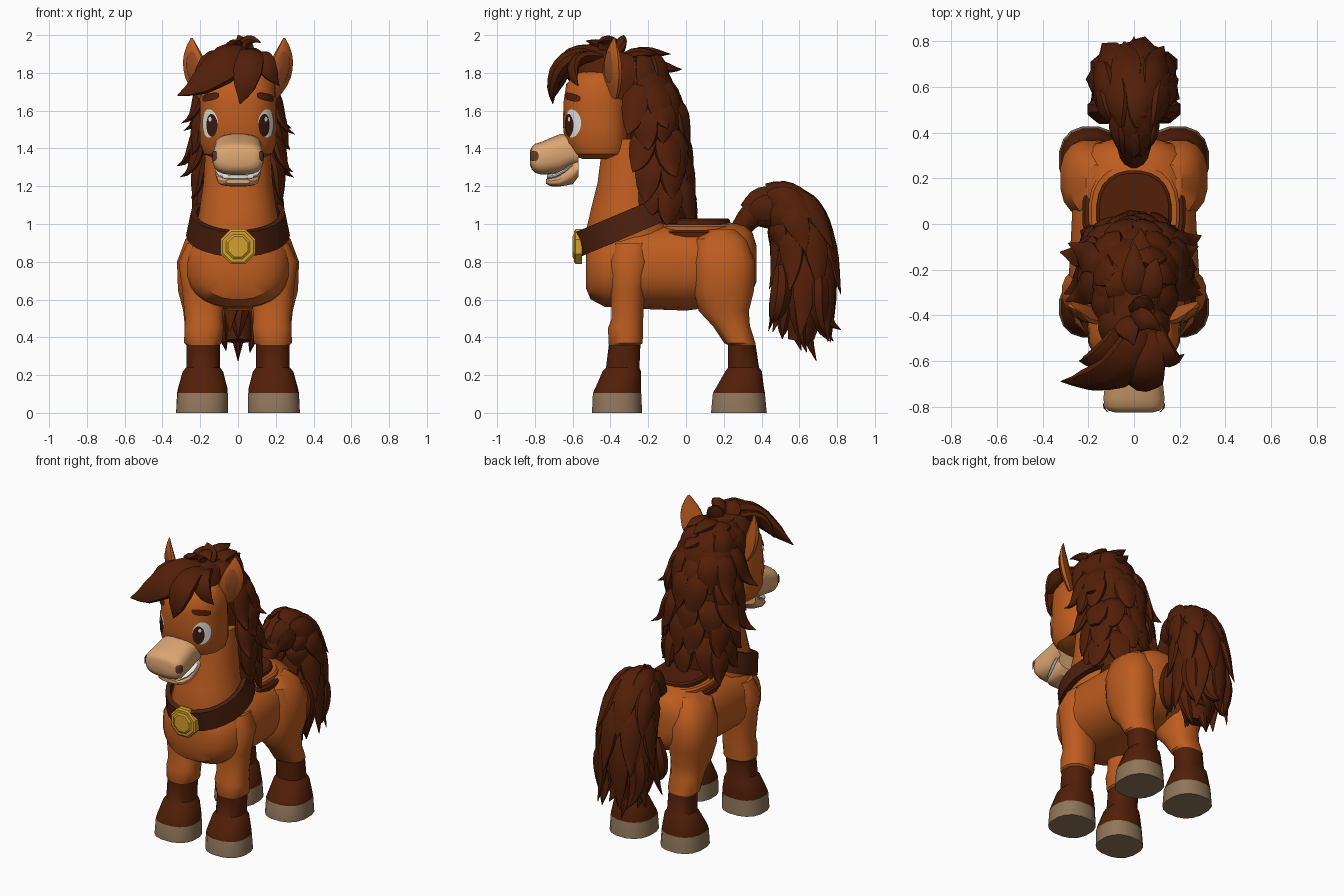
import bpy, bmesh, math, random
from mathutils import Vector as V
from mathutils.bvhtree import BVHTree

if "Cube" in bpy.data.objects:
    bpy.data.objects.remove(bpy.data.objects["Cube"])

random.seed(4)
MATS = {}
for mname, col in {
    "orange_coat": (0.51, 0.108, 0.014), "dark_brown_hair": (0.085, 0.0135, 0.0025),
    "collar_brown": (0.070, 0.0135, 0.004), "tan_muzzle": (0.72, 0.38, 0.17),
    "hoof_taupe": (0.28, 0.18, 0.105), "gold": (0.65, 0.35, 0.025),
    "white": (0.78, 0.78, 0.75), "eye_brown": (0.04, 0.010, 0.006),
    "inner_ear": (0.32, 0.075, 0.020), "nostril_brown": (0.10, 0.045, 0.025)}.items():
    m = bpy.data.materials.new(mname)
    m.diffuse_color = (*col, 1)
    m.use_nodes = True
    m.node_tree.nodes["Principled BSDF"].inputs["Base Color"].default_value = m.diffuse_color
    MATS[mname] = m


def finish(bm, name, mats, rule=None, mirror=False, angle=35):
    """Turn a bmesh into an object, smooth by angle, coloured by a face rule."""
    bmesh.ops.recalc_face_normals(bm, faces=bm.faces)
    for f in bm.faces:
        f.smooth = True
        if rule:
            f.material_index = rule(f.calc_center_median())
    for e in bm.edges:
        e.smooth = e.calc_face_angle(0) < math.radians(angle)
    me = bpy.data.meshes.new(name)
    bm.to_mesh(me)
    bm.free()
    for k in mats:
        me.materials.append(MATS[k])
    ob = bpy.data.objects.new(name, me)
    bpy.context.collection.objects.link(ob)
    if mirror:
        ob.modifiers.new("mirror", 'MIRROR').use_mirror_merge = False
    return ob


def skin(bm, rings):
    """Bridge rings of points and cap both ends."""
    vs = [[bm.verts.new(p) for p in r] for r in rings]
    n = len(vs[0])
    for a, b in zip(vs, vs[1:]):
        for i in range(n):
            bm.faces.new((a[i], a[(i + 1) % n], b[(i + 1) % n], b[i]))
    bm.faces.new(vs[0])
    bm.faces.new(vs[-1])


def oval(n, p=2.0):
    out = []
    for i in range(n):
        a = 2 * math.pi * (i + 0.5) / n
        c, s = math.cos(a), math.sin(a)
        out.append((math.copysign(abs(c) ** (2 / p), c), math.copysign(abs(s) ** (2 / p), s)))
    return out


def loft(name, rings, mats, axis='z', n=16, p=2.4, taper=None, **kw):
    """Rings are (position on axis, centre x, other centre, radius x, other radius)."""
    bm = bmesh.new()
    pts = []
    for h, cx, c, rx, r in rings:
        if axis == 'z':
            pts.append([V((cx + rx * a, c + r * b, h)) for a, b in oval(n, p)])
        else:
            pts.append([V((cx + rx * a, h, c + r * b)) for a, b in oval(n, p)])
    if taper:
        for ring in pts:
            for q in ring:
                q.x *= taper(q)
    skin(bm, pts)
    return finish(bm, name, mats, **kw)


def bez(P, t):
    u = 1 - t
    return P[0] * u**3 + P[1] * 3 * u * u * t + P[2] * 3 * u * t * t + P[3] * t**3


def lock(bm, pts, w, t, normal, prof=(.5, .9, 1, .85, .5, .03), steps=8, n=8):
    """Tapered hair lock along a cubic curve; w across, t along the normal."""
    P = [V(p) for p in pts]
    rings = []
    for i in range(steps + 1):
        u = i / steps
        T = (bez(P, min(u + .02, 1)) - bez(P, max(u - .02, 0))).normalized()
        N = V(normal)
        N = (N - T * N.dot(T)).normalized()
        S = T.cross(N)
        k = u * (len(prof) - 1)
        j = min(int(k), len(prof) - 2)
        f = prof[j] + (prof[j + 1] - prof[j]) * (k - j)
        rings.append([bez(P, u) + S * (w * f * a) + N * (t * f * b) for a, b in oval(n, 1.8)])
    skin(bm, rings)


def decal(name, target, mat, centre, normal, w, h, off, p=2, tilt=0):
    """Thin plate pressed onto a target surface, mirrored across x."""
    me = target.data
    tree = BVHTree.FromPolygons([v.co for v in me.vertices], [q.vertices[:] for q in me.polygons])
    N = V(normal).normalized()
    H = V((0, 0, 1)).cross(N).normalized()
    U = N.cross(H)
    bm = bmesh.new()
    prev = None
    for k in (1, .7, .4, .1):
        ring = []
        for a, b in oval(20, p):
            x, y = a * w * k, b * h * k + tilt * a * w * k
            o = V(centre) + H * x + U * y
            hit = tree.ray_cast(o + N * .3, -N)[0] or o
            ring.append(bm.verts.new(hit + N * off))
        if prev:
            for i in range(20):
                j = (i + 1) % 20
                bm.faces.new((prev[i], prev[j], ring[j], ring[i]))
        prev = ring
    bm.faces.new(prev)
    return finish(bm, name, [mat], mirror=True)


# Body and neck
loft("body", [(-.53, 0, .76, .10, .10), (-.505, 0, .755, .19, .155), (-.43, 0, .76, .262, .20),
              (-.27, 0, .775, .29, .225), (0, 0, .775, .275, .235), (.2, 0, .79, .27, .225),
              (.31, 0, .80, .225, .195), (.352, 0, .80, .17, .155), (.372, 0, .79, .10, .10)],
     ["orange_coat"], axis='y', n=24)
loft("neck", [(.8, 0, -.29, .24, .23), (.95, 0, -.30, .23, .235), (1.08, 0, -.30, .205, .205),
              (1.22, 0, -.29, .185, .18), (1.45, 0, -.28, .17, .16)], ["orange_coat"], n=20, p=2.2)

# Saddle patch in three steps
for nm, mt, top, r in (("saddle_border", "dark_brown_hair", .966, .228),
                       ("saddle_rim", "orange_coat", .998, .20),
                       ("saddle_patch", "dark_brown_hair", 1.03, .165)):
    loft(nm, [(.85, 0, .05, r, r + .02), (top - .01, 0, .05, r, r + .02), (top, 0, .05, r - .012, r + .008)],
         [mt], n=24)

# Legs with socks and hooves coloured by height
leg_rule = lambda c: 2 if c.z < .1 else 1 if c.z < .365 else 0
leg_mats = ["orange_coat", "dark_brown_hair", "hoof_taupe"]
loft("front_legs", [(0, .19, -.365, .14, .135), (.105, .187, -.365, .135, .13), (.13, .186, -.36, .132, .123),
                    (.22, .185, -.34, .108, .103), (.24, .185, -.335, .09, .09), (.36, .185, -.325, .09, .085),
                    (.37, .185, -.32, .102, .092), (.45, .18, -.32, .105, .094), (.50, .18, -.31, .102, .085),
                    (.65, .185, -.31, .112, .09), (.8, .2, -.30, .117, .11), (.9, .19, -.29, .08, .09)],
     leg_mats, rule=leg_rule, mirror=True)
loft("back_legs", [(0, .19, .28, .14, .15), (.105, .19, .28, .135, .14), (.13, .19, .285, .13, .13),
                   (.22, .187, .305, .107, .098), (.24, .185, .305, .09, .083), (.36, .185, .295, .09, .075),
                   (.37, .185, .285, .10, .084), (.46, .18, .24, .103, .10), (.54, .18, .20, .112, .135),
                   (.65, .19, .20, .13, .163), (.8, .2, .2, .125, .168), (.92, .18, .18, .10, .14),
                   (.97, .16, .18, .05, .08)], leg_mats, rule=leg_rule, mirror=True)

# Head, narrower towards the face
head = loft("head", [(1.345, 0, -.45, .12, .10), (1.37, 0, -.46, .18, .15), (1.43, 0, -.475, .207, .168),
                     (1.52, 0, -.48, .207, .172), (1.64, 0, -.48, .205, .17), (1.74, 0, -.475, .20, .16),
                     (1.80, 0, -.45, .16, .13), (1.83, 0, -.44, .08, .07)], ["orange_coat"], n=24, p=3,
            taper=lambda q: 1 - 1.3 * max(0, -.50 - q.y))
muzzle = loft("muzzle", [(-.57, 0, 1.39, .128, .08), (-.61, 0, 1.39, .128, .088), (-.67, 0, 1.372, .125, .104),
                         (-.765, 0, 1.348, .135, .088), (-.80, 0, 1.348, .130, .077), (-.817, 0, 1.349, .115, .06),
                         (-.825, 0, 1.35, .085, .04)], ["tan_muzzle"], axis='y', n=20, p=3)
loft("lower_jaw", [(-.57, 0, 1.30, .12, .05), (-.60, 0, 1.275, .12, .065), (-.67, 0, 1.228, .108, .03),
                   (-.72, 0, 1.222, .09, .022), (-.74, 0, 1.225, .065, .012)], ["tan_muzzle"], axis='y', n=20, p=2.6)
loft("teeth", [(-.60, 0, 1.315, .125, .01), (-.64, 0, 1.283, .122, .012), (-.69, 0, 1.256, .104, .014),
               (-.73, 0, 1.25, .083, .014), (-.737, 0, 1.25, .06, .01)], ["white"], axis='y', n=20, p=2.6)

# Eyes, brows and nostrils
en = (.6, -.8, 0)
decal("eye_whites", head, "white", (.150, -.6, 1.533), en, .058, .075, .004)
decal("irises", head, "eye_brown", (.134, -.613, 1.523), en, .037, .060, .007)
decal("eye_glints", head, "white", (.141, -.61, 1.555), en, .010, .013, .0095)
decal("eyebrows", head, "dark_brown_hair", (.145, -.6, 1.672), en, .06, .02, .009, p=3, tilt=-.15)
decal("nostrils", muzzle, "nostril_brown", (.114, -.79, 1.358), (.6, -.8, .1), .024, .027, .008, p=3)

# Ears
bm = bmesh.new()
lock(bm, [(.17, -.39, 1.68), (.22, -.39, 1.78), (.25, -.39, 1.88), (.245, -.38, 1.985)], .08, .03, (.6, -.8, 0),
     prof=(.6, .9, 1, .9, .6, .08))
ear = finish(bm, "ears", ["orange_coat"], mirror=True)
decal("inner_ears", ear, "inner_ear", (.224, -.39, 1.83), (.6, -.8, 0), .04, .085, .005, tilt=.2)

# Collar: tilted band around the neck
bm = bmesh.new()
ca, sa = math.cos(.40), math.sin(.40)
secs = []
for i in range(28):
    a = 2 * math.pi * i / 28
    sec = []
    for off, h in ((.025, -.065), (.0, .065), (-.03, .065), (-.01, -.065)):
        x, d = (.25 + off) * math.cos(a), (.268 + off) * math.sin(a)
        sec.append(bm.verts.new((x, -.315 + d * ca - h * sa, 1.0 + d * sa + h * ca)))
    secs.append(sec)
for i in range(28):
    s, q = secs[i], secs[(i + 1) % 28]
    for j in range(4):
        bm.faces.new((s[j], s[(j + 1) % 4], q[(j + 1) % 4], q[j]))
finish(bm, "collar", ["collar_brown"])

# Buckle: bevelled octagon with a raised centre
for nm, r, y0, y1 in (("buckle", .1, -.55, -.592), ("buckle_centre", .07, -.58, -.602)):
    loft(nm, [(y0, 0, .88, r, r), (y1 + .008, 0, .88, r, r), (y1, 0, .88, r - .012, r - .012)],
         ["gold"], axis='y', n=8, p=2, angle=20)

# Mane: solid core, hair cap and rows of flicking locks
loft("mane_core", [(1.0, 0, -.09, .17, .09), (1.2, 0, -.12, .195, .12), (1.4, 0, -.155, .205, .135),
                   (1.6, 0, -.175, .21, .14), (1.75, 0, -.22, .195, .155), (1.85, 0, -.30, .16, .19),
                   (1.91, 0, -.35, .09, .14)], ["dark_brown_hair"], n=16, p=2)
loft("hair_cap", [(1.77, 0, -.43, .165, .16), (1.84, 0, -.44, .15, .17), (1.90, 0, -.44, .11, .14),
                  (1.92, 0, -.43, .06, .08)], ["dark_brown_hair"], n=16, p=2)
bm = bmesh.new()
for row, (z, cy, rx, ry) in enumerate([(1.88, -.30, .13, .16), (1.76, -.225, .175, .15), (1.64, -.19, .195, .145),
                                       (1.51, -.17, .195, .14), (1.38, -.155, .19, .135), (1.25, -.13, .18, .12)]):
    count = 6 + row % 2
    for i in range(count):
        a = math.radians(-103 + 206 * i / (count - 1) + random.uniform(-5, 5))
        o = V((math.sin(a), math.cos(a), 0))
        s = V((math.cos(a), -math.sin(a), 0)) * random.uniform(-.04, .04)
        root = V((rx * o.x, cy + ry * o.y, z + random.uniform(-.03, .03))) - o * .025
        out = random.uniform(.075, .105) + (.07 if abs(o.x) > .8 and row in (1, 3) else 0)
        d = V((0, 0, -random.uniform(.22, .28)))
        lock(bm, [root, root + o * .085 + d * .25, root + o * .045 + s + d * .85, root + o * out + s * 1.4 + d],
             .078, .035, o)
# Crown locks
for p in ([(0, -.4, 1.86), (.02, -.42, 1.96), (.05, -.40, 2.0), (.12, -.47, 1.96)],
          [(-.04, -.4, 1.86), (-.03, -.46, 1.94), (-.02, -.46, 1.96), (.0, -.53, 1.97)],
          [(.03, -.38, 1.86), (.04, -.36, 1.93), (.02, -.34, 1.97), (.0, -.33, 2.0)],
          [(.05, -.35, 1.84), (.07, -.3, 1.93), (.08, -.2, 1.90), (.10, -.15, 1.90)],
          [(-.05, -.35, 1.84), (-.07, -.3, 1.92), (-.08, -.22, 1.89), (-.11, -.16, 1.86)],
          [(0, -.35, 1.85), (0, -.25, 1.94), (0, -.17, 1.90), (0, -.08, 1.90)],
          [(.02, -.25, 1.82), (.02, -.15, 1.86), (.03, -.09, 1.81), (.03, -.02, 1.82)]):
    lock(bm, p, .06, .035, (0, -.2, 1))
finish(bm, "mane_locks", ["dark_brown_hair"])

# Forelock sweeping over the brow
bm = bmesh.new()
for p, w in (([(.06, -.41, 1.85), (.0, -.63, 1.98), (-.10, -.70, 1.76), (-.32, -.69, 1.68)], .11),
             ([(.04, -.41, 1.85), (.06, -.67, 1.98), (.06, -.72, 1.77), (.01, -.705, 1.635)], .09),
             ([(-.02, -.41, 1.84), (-.10, -.58, 1.93), (-.16, -.62, 1.83), (-.24, -.6, 1.74)], .07),
             ([(.07, -.41, 1.84), (.12, -.58, 1.94), (.14, -.64, 1.83), (.22, -.57, 1.73)], .065)):
    lock(bm, p, w, w * .52, (0, -.8, .6), prof=(.6, .9, 1, .95, .65, .03), steps=10)
finish(bm, "forelock", ["dark_brown_hair"])

# Tail: arched core wrapped in locks that follow it and flick out
tail = [V(p) for p in ((0, .27, .95), (0, .48, 1.27), (0, .735, 1.12), (0, .60, .38))]
bm = bmesh.new()
lock(bm, tail, .155, .142, (0, .3, 1), prof=(.35, .6, .9, 1, .95, .45), steps=12, n=12)
for row, t in enumerate((.12, .28, .42, .56, .68)):
    k = (.5, .8, .95, 1, .95)[row]
    for i in range(7):
        a = 2 * math.pi * (i + .5 * (row % 2)) / 7
        tip = random.uniform(.17, .205)
        pts = []
        for u, s in ((t, .10), (t + .1, .155), (t + .22, .145), (t + .31, tip)):
            T = (bez(tail, u + .02) - bez(tail, u - .02)).normalized()
            o = V((math.cos(a) * 1.12, 0, 0)) + V((1, 0, 0)).cross(T) * math.sin(a)
            pts.append(bez(tail, u) + o * (k * s))
        lock(bm, pts, .075, .035, o)
# Hanging tail tips
for x, y0, y1, z1 in ((0, .71, .82, .44), (.09, .69, .78, .38), (-.09, .68, .76, .38), (0, .62, .69, .275),
                      (.07, .59, .64, .32), (-.07, .57, .61, .33), (0, .53, .51, .39), (.10, .50, .46, .48),
                      (-.10, .50, .45, .48)):
    lock(bm, [(x * 1.2, y0, .78), (x * 1.5, y0 + .03, .65), (x * 1.4, y0 - .03, .5), (x * .9, y1, z1)],
         .075, .062, (0, 1, 0))
finish(bm, "tail", ["dark_brown_hair"])
